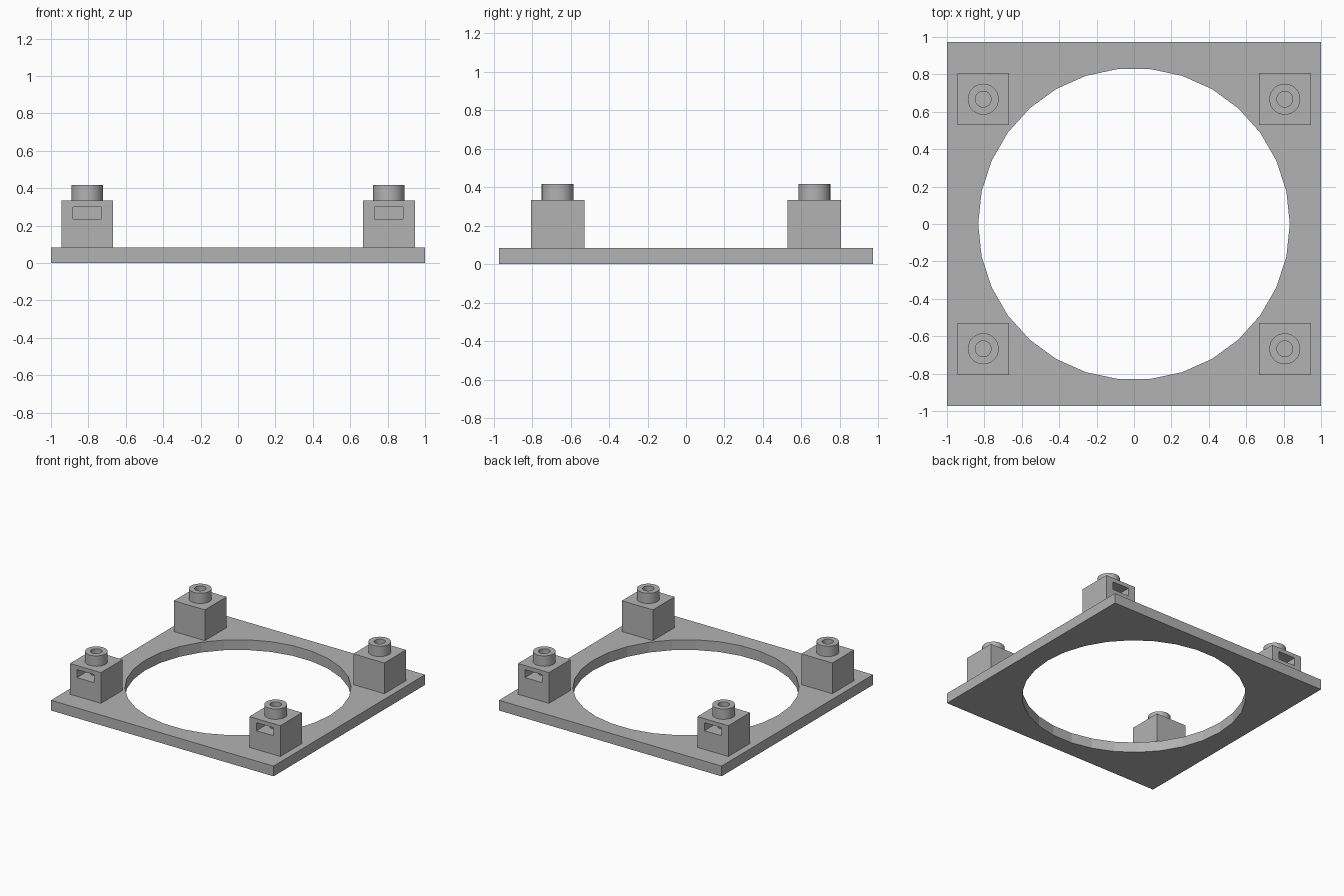
import bpy, bmesh
from mathutils import Matrix

old = bpy.data.objects.get("Cube")
if old:
    bpy.data.objects.remove(old, do_unlink=True)

grey = bpy.data.materials.new("plain grey")
grey.use_nodes = True
colour = (0.45, 0.45, 0.45, 1)
grey.diffuse_color = colour
grey.node_tree.nodes["Principled BSDF"].inputs["Base Color"].default_value = colour

PLATE_TOP, BLOCK_TOP, BOSS_TOP = 0.083, 0.333, 0.417
POST_X, POST_Y, HALF = 0.806, 0.667, 0.139


def finish(name, bm):
    mesh = bpy.data.meshes.new(name)
    bm.to_mesh(mesh)
    bm.free()
    mesh.materials.append(grey)
    obj = bpy.data.objects.new(name, mesh)
    bpy.context.collection.objects.link(obj)
    return obj


def box(name, low, high):
    bm = bmesh.new()
    size = [b - a for a, b in zip(low, high)]
    mid = [(a + b) / 2 for a, b in zip(low, high)]
    bmesh.ops.create_cube(bm, size=1, matrix=Matrix.Translation(mid) @ Matrix.Diagonal((*size, 1)))
    return finish(name, bm)


def cylinder(name, radius, low, high, sides):
    bm = bmesh.new()
    bmesh.ops.create_cone(bm, cap_ends=True, segments=sides, radius1=radius, radius2=radius,
                          depth=high - low, matrix=Matrix.Translation((0, 0, (low + high) / 2)))
    # Put a corner of the polygon on the x axis
    start = max(bm.verts, key=lambda v: v.co.x).co
    turn = Matrix.Rotation(-start.to_2d().angle_signed((1, 0)) * -1, 3, 'Z') if abs(start.y) > 1e-4 else Matrix.Identity(3)
    bmesh.ops.rotate(bm, verts=bm.verts, cent=(0, 0, 0), matrix=turn)
    return finish(name, bm)


def combine(target, other, operation):
    mod = target.modifiers.new(operation.lower(), 'BOOLEAN')
    mod.operation, mod.object, mod.solver = operation, other, 'EXACT'
    bpy.context.view_layer.objects.active = target
    bpy.ops.object.modifier_apply(modifier=mod.name)
    bpy.data.objects.remove(other, do_unlink=True)


# Base plate with a large faceted opening
plate = box("base_plate", (-1, -0.972, 0), (1, 0.972, PLATE_TOP))
combine(plate, cylinder("opening_cutter", 0.833, -0.1, 0.2, 30), 'DIFFERENCE')

# Corner post: block, round boss, screw hole and a nut slot in the outer face
post = box("front_left_post", (-HALF, -HALF, PLATE_TOP), (HALF, HALF, BLOCK_TOP))
combine(post, cylinder("boss", 0.083, 0.2, BOSS_TOP, 48), 'UNION')
combine(post, cylinder("hole_cutter", 0.042, 0.12, 0.5, 48), 'DIFFERENCE')
combine(post, box("slot_cutter", (-0.076, -0.2, 0.235), (0.076, 0.076, 0.3)), 'DIFFERENCE')
post.location = (POST_X, -POST_Y, 0)

# Repeat the post at the other corners, slots facing outward
for name, sx, sy in (("front_right_post", -1, -1), ("back_left_post", 1, 1), ("back_right_post", -1, 1)):
    copy = post.copy()
    copy.data = post.data.copy()
    copy.name = name
    copy.location = (sx * POST_X, sy * POST_Y, 0)
    if sy > 0:
        copy.data.transform(Matrix.Rotation(3.14159265, 4, 'Z'))
    bpy.context.collection.objects.link(copy)

# Round the bosses' shading, keep the other edges crisp
bpy.ops.object.select_all(action='DESELECT')
for obj in bpy.context.collection.objects:
    if obj.name.endswith("_post"):
        obj.select_set(True)
        bpy.context.view_layer.objects.active = obj
bpy.ops.object.shade_smooth_by_angle()
